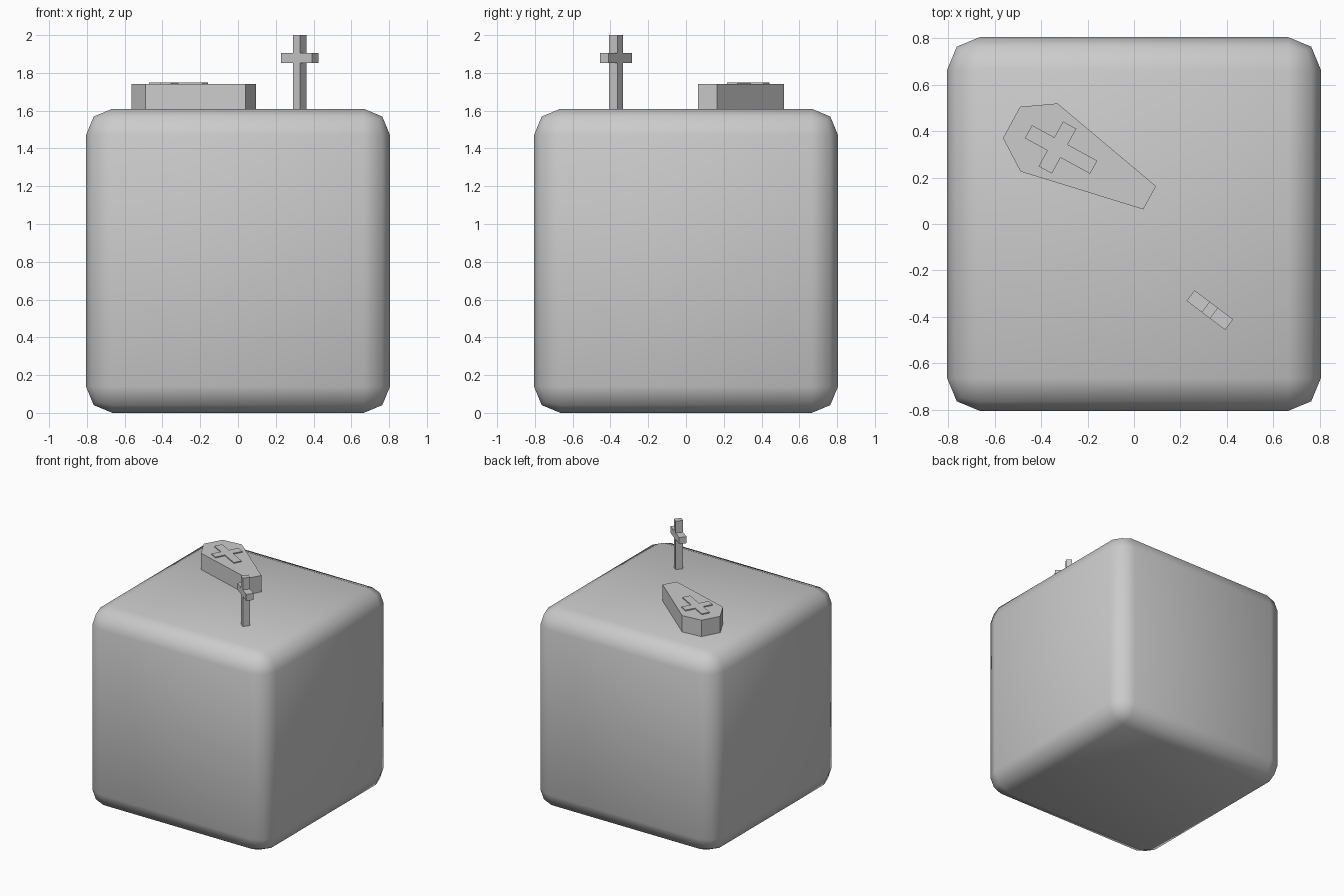
import bpy, bmesh
from math import radians
from mathutils import Matrix

if "Cube" in bpy.data.objects:
    bpy.data.objects.remove(bpy.data.objects["Cube"])

TOP = 1.61


def prism(name, outline, depth, matrix):
    """Extrude a closed 2D outline along local +z and place it."""
    bm = bmesh.new()
    face = bm.faces.new([bm.verts.new((x, y, 0)) for x, y in outline])
    ext = bmesh.ops.extrude_face_region(bm, geom=[face])
    bmesh.ops.translate(bm, vec=(0, 0, depth),
                        verts=[g for g in ext["geom"] if isinstance(g, bmesh.types.BMVert)])
    bmesh.ops.recalc_face_normals(bm, faces=bm.faces)
    mesh = bpy.data.meshes.new(name)
    bm.to_mesh(mesh)
    bm.free()
    obj = bpy.data.objects.new(name, mesh)
    bpy.context.collection.objects.link(obj)
    obj.matrix_world = matrix
    return obj


def mirrored(half):
    """Close a right-hand half outline by mirroring it over x = 0."""
    return half + [(-x, y) for x, y in reversed(half)]


def cross(stem, arm, bottom, arm_low, arm_high, top):
    return mirrored([(stem, bottom), (stem, arm_low), (arm, arm_low),
                     (arm, arm_high), (stem, arm_high), (stem, top)])


# Rounded block
bpy.ops.mesh.primitive_cube_add(size=TOP, location=(0, 0, TOP / 2))
block = bpy.context.object
block.name = "rounded_block"
bevel = block.modifiers.new("Bevel", 'BEVEL')
bevel.width = 0.14
bevel.segments = 2
bpy.ops.object.shade_smooth()

# Coffin, local origin at the middle of its foot, +y towards the head
place = Matrix.Translation((0.0675, 0.113, TOP)) @ Matrix.Rotation(radians(61.4), 4, 'Z')
prism("coffin", mirrored([(0.057, 0), (0.167, 0.543), (0.077, 0.678)]), 0.132, place)

# Raised cross on the lid
prism("lid_cross", cross(0.032, 0.11, 0.275, 0.42, 0.485, 0.595), 0.01,
      place @ Matrix.Translation((0, 0, 0.13)))

# Standing grave cross, outline stood upright
place = (Matrix.Translation((0.327, -0.371, TOP)) @ Matrix.Rotation(radians(-37), 4, 'Z')
         @ Matrix.Rotation(radians(90), 4, 'X') @ Matrix.Translation((0, 0, -0.0285)))
prism("standing_cross", cross(0.0225, 0.104, 0, 0.242, 0.295, 0.39), 0.057, place)
